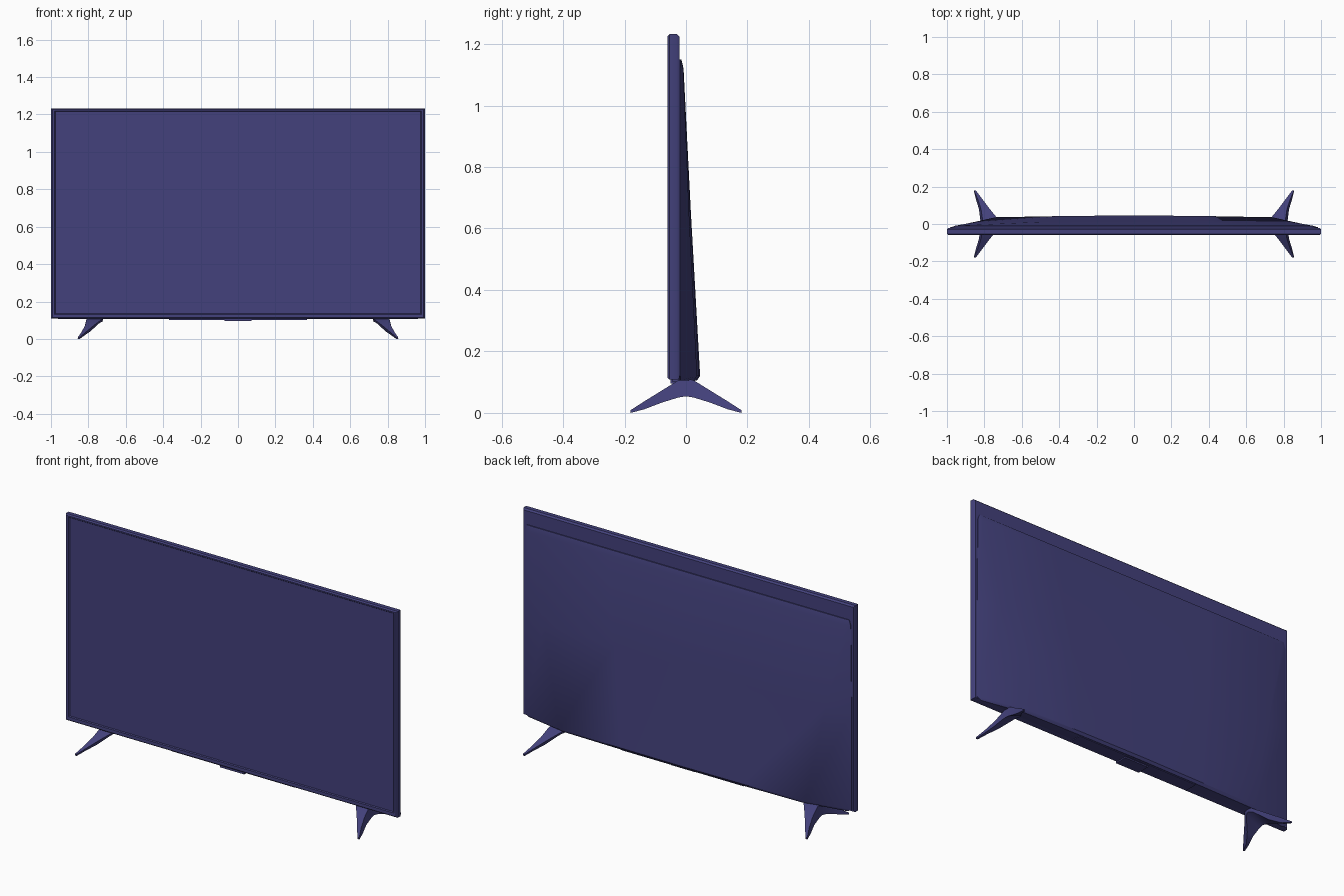
import bpy, bmesh

if "Cube" in bpy.data.objects:
    bpy.data.objects.remove(bpy.data.objects["Cube"])

mat = bpy.data.materials.new("dark indigo plastic")
mat.diffuse_color = (0.056, 0.053, 0.2, 1)
mat.use_nodes = True
mat.node_tree.nodes["Principled BSDF"].inputs["Base Color"].default_value = mat.diffuse_color


def finish(bm, name, smooth=True):
    bmesh.ops.recalc_face_normals(bm, faces=bm.faces)
    me = bpy.data.meshes.new(name)
    bm.to_mesh(me)
    bm.free()
    me.materials.append(mat)
    ob = bpy.data.objects.new(name, me)
    bpy.context.collection.objects.link(ob)
    if smooth:
        bpy.ops.object.select_all(action='DESELECT')
        ob.select_set(True)
        bpy.context.view_layer.objects.active = ob
        bpy.ops.object.shade_smooth_by_angle(angle=0.6)
    return ob


def loft(bm, sections):
    """Skin closed cross-sections and cap both ends."""
    rings = [[bm.verts.new(p) for p in s] for s in sections]
    for a, b in zip(rings, rings[1:]):
        n = len(a)
        for i in range(n):
            j = (i + 1) % n
            bm.faces.new((a[i], a[j], b[j], b[i]))
    bm.faces.new(rings[0])
    bm.faces.new(rings[-1])


def box(name, x, y0, y1, z0, z1):
    bm = bmesh.new()
    loft(bm, [[(-x, y, z0), (x, y, z0), (x, y, z1), (-x, y, z1)] for y in (y0, y1)])
    return finish(bm, name)


def rect(x, y, z0, z1):
    return [(-x, y, z0), (x, y, z0), (x, y, z1), (-x, y, z1)]


# Panel: chamfered frame whose front steps in to a recessed screen
bm = bmesh.new()
loft(bm, [rect(0.976, -0.054, 0.135, 1.215),
          rect(0.98, -0.059, 0.131, 1.219),
          rect(0.993, -0.06, 0.114, 1.226),
          rect(1.0, -0.053, 0.108, 1.232),
          rect(1.0, -0.030, 0.108, 1.232),
          rect(0.994, -0.021, 0.112, 1.224)])
finish(bm, "screen_panel")

# Back shell: wedge that gets deeper towards the bottom
bm = bmesh.new()


def shell_ring(z, edge, shoulder, ys, yc):
    half = [(edge, -0.024), (edge, -0.018), (shoulder, ys), (shoulder * 0.5, (ys + yc * 2) / 3)]
    return ([(x, y, z) for x, y in half] + [(0, yc, z)]
            + [(-x, y, z) for x, y in reversed(half)])


loft(bm, [shell_ring(0.106, 0.96, 0.72, 0.026, 0.036),
          shell_ring(0.12, 0.985, 0.74, 0.036, 0.046),
          shell_ring(0.65, 0.985, 0.85, 0.010, 0.016),
          shell_ring(1.12, 0.98, 0.955, -0.009, -0.008),
          shell_ring(1.15, 0.97, 0.945, -0.016, -0.015)])
finish(bm, "back_shell")

# Underside strip and small receiver bump
box("underside_strip", 0.37, -0.045, 0.03, 0.102, 0.115)
box("receiver_bump", 0.072, -0.05, 0.02, 0.095, 0.112)

# Legs: splayed inverted-V feet, one toe forward and one back
for side, label in ((-1, "left"), (1, "right")):
    stations = [
        (0.180, [(0.846, 0.009), (0.856, 0.009), (0.857, 0.0), (0.846, 0.0)]),
        (0.135, [(0.812, 0.038), (0.836, 0.038), (0.846, 0.012), (0.830, 0.012)]),
        (0.080, [(0.771, 0.072), (0.818, 0.072), (0.829, 0.033), (0.790, 0.040)]),
        (0.025, [(0.726, 0.106), (0.810, 0.106), (0.822, 0.050), (0.737, 0.088)]),
        (0.000, [(0.720, 0.112), (0.808, 0.112), (0.820, 0.054), (0.725, 0.092)])]
    ys = [(-y, s) for y, s in stations] + [(y, s) for y, s in reversed(stations[:-1])]
    bm = bmesh.new()
    loft(bm, [[(side * x, y, z) for x, z in s] for y, s in ys])
    finish(bm, label + "_leg")
